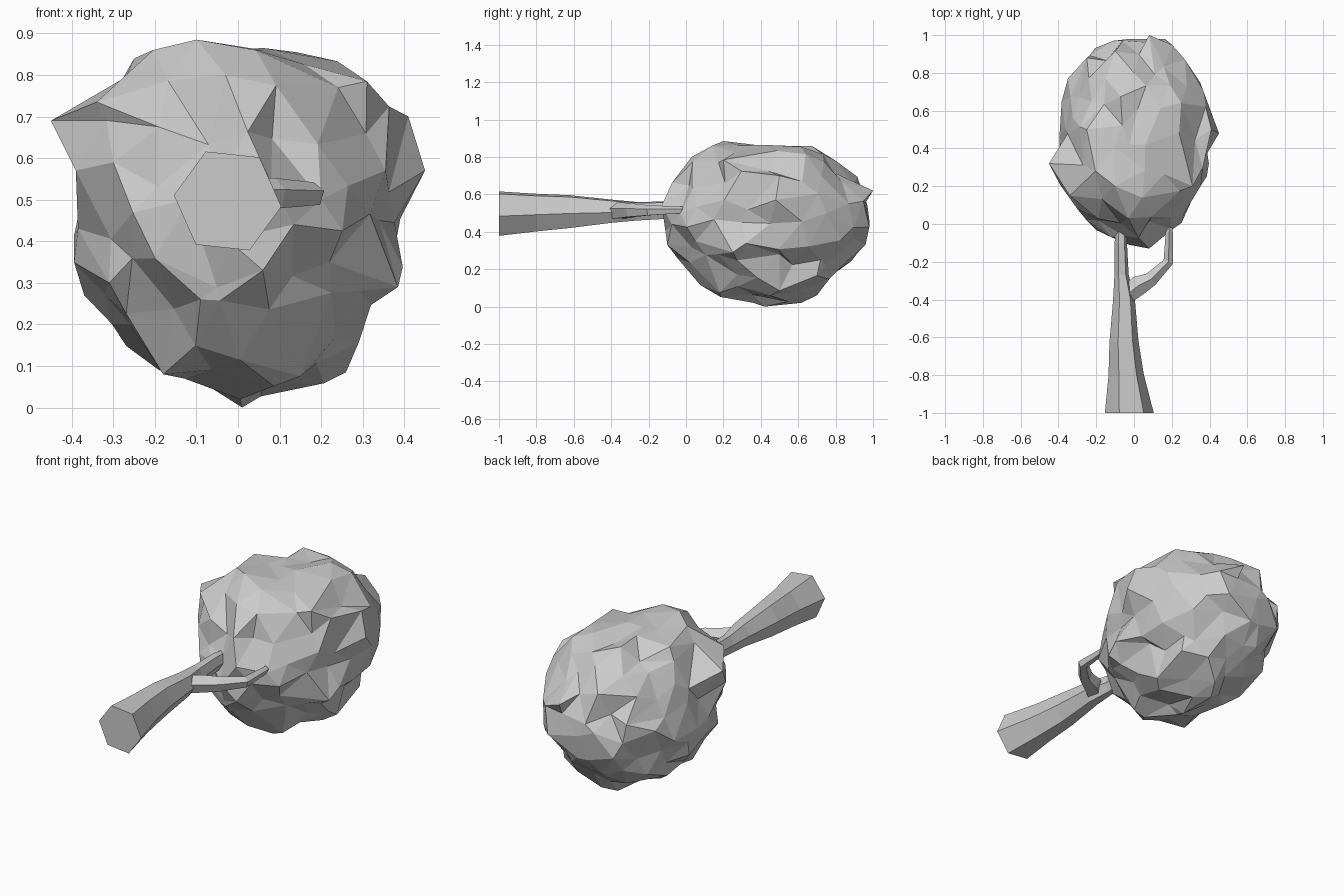
import bpy, bmesh, math, random
from mathutils import Vector

if "Cube" in bpy.data.objects:
    bpy.data.objects.remove(bpy.data.objects["Cube"])

random.seed(11)


def make_object(name, bm):
    bmesh.ops.recalc_face_normals(bm, faces=bm.faces)
    mesh = bpy.data.meshes.new(name)
    bm.to_mesh(mesh)
    bm.free()
    ob = bpy.data.objects.new(name, mesh)
    bpy.context.collection.objects.link(ob)
    return ob


def limb(name, stations, sides, turn):
    """Faceted tapering limb; stations are (x, y, z, width radius, height radius)."""
    bm = bmesh.new()
    rings = []
    pts = [Vector(s[:3]) for s in stations]
    for i, s in enumerate(stations):
        d = pts[min(i + 1, len(pts) - 1)] - pts[max(i - 1, 0)]
        if i == 0 and name == "trunk":
            d = Vector((0, 1, 0))
        d.normalize()
        side = d.cross(Vector((0, 0, 1))).normalized()
        up = side.cross(d)
        ring = []
        for k in range(sides):
            a = math.radians(turn) + 2 * math.pi * k / sides
            ring.append(bm.verts.new(pts[i] + side * math.cos(a) * s[3] + up * math.sin(a) * s[4]))
        rings.append(ring)
    for a, b in zip(rings, rings[1:]):
        for k in range(sides):
            n = (k + 1) % sides
            bm.faces.new((a[k], a[n], b[n], b[k]))
    bm.faces.new(rings[0])
    bm.faces.new(rings[-1])
    return make_object(name, bm)


# Trunk lying along y, and the crooked side branch
limb("trunk", [(-.025, -1, .497, .13, .13), (-.042, -.8, .503, .094, .11),
               (-.053, -.62, .508, .077, .096), (-.053, -.4, .51, .058, .068),
               (-.066, -.27, .51, .038, .055), (-.07, -.1, .515, .033, .05),
               (-.06, .1, .51, .025, .035)], 6, -6)
limb("branch", [(-.045, -.38, .51, .05, .05), (.025, -.325, .51, .055, .045),
                (.09, -.292, .512, .04, .04), (.182, -.2, .512, .028, .03),
                (.187, -.03, .515, .019, .02), (.16, .06, .51, .014, .016)], 5, 18)

# Landmark corners of the crown
KEYS = [Vector(p) for p in (
    (-.45, .32, .69), (.45, .48, .57), (-.1, .2, .885), (.06, .42, .865),
    (.25, .64, .815), (.41, .5, .7), (.385, .25, .29), (.26, .5, .085),
    (.01, .42, 0), (-.18, .2, .08), (.15, .18, .075), (-.09, -.03, .26),
    (.06, -.1, .33), (.22, .05, .35), (-.3, .08, .59), (.08, -.13, .54),
    (.31, .2, .785), (.08, 1, .62), (-.11, .97, .5), (-.37, .5, .27),
    (-.385, .35, .43), (-.25, .5, .84), (.35, .75, .5), (0, .96, .33),
    (.03, .7, .06), (0, .8, .78), (-.35, .77, .5), (-.03, .03, .8),
    (.34, .3, .45), (-.12, -.07, .5), (.2, -.03, .5), (-.25, .88, .55),
    (.27, .87, .55), (-.19, .5, .09), (-.31, .16, .3), (-.26, .33, .2),
    (.29, .38, .155), (-.34, .15, .735), (-.355, .4, .54), (.31, .5, .28))]
CENTRE = Vector((0, .45, .44))
RADII = Vector((.4, .54, .425))


def to_unit(p):
    q = p - CENTRE
    return Vector((q.x / RADII.x, q.y / RADII.y, q.z / RADII.z))


UNIT = [to_unit(p) for p in KEYS]


def reach(d):
    """Blend the landmark radii over direction d."""
    total = weight = 0
    for u in UNIT:
        w = 1 / ((u.normalized() - d).length ** 3 + .012)
        total += w * u.length
        weight += w
    return total / weight


# Crown: irregular faceted ball
bm = bmesh.new()
bmesh.ops.create_icosphere(bm, subdivisions=3, radius=1)
free = set(bm.verts)
for p, u in zip(KEYS, UNIT):
    d = u.normalized()
    v = min(free, key=lambda w: ((w.co - d).length, w.index))
    free.remove(v)
    v.co = CENTRE + Vector(a * b for a, b in zip(u, RADII))
for v in bm.verts:
    if v in free:
        d = v.co + Vector([random.uniform(-.09, .09) for _ in range(3)])
        d.normalize()
        r = reach(d) * random.uniform(.87, 1.03)
        p = CENTRE + Vector(a * b * r for a, b in zip(d, RADII))
        p.x = max(-.40, min(.41, p.x))
        p.y = max(-.11, min(.98, p.y))
        p.z = max(.02, min(.86, p.z))
        v.co = p
make_object("crown", bm)
